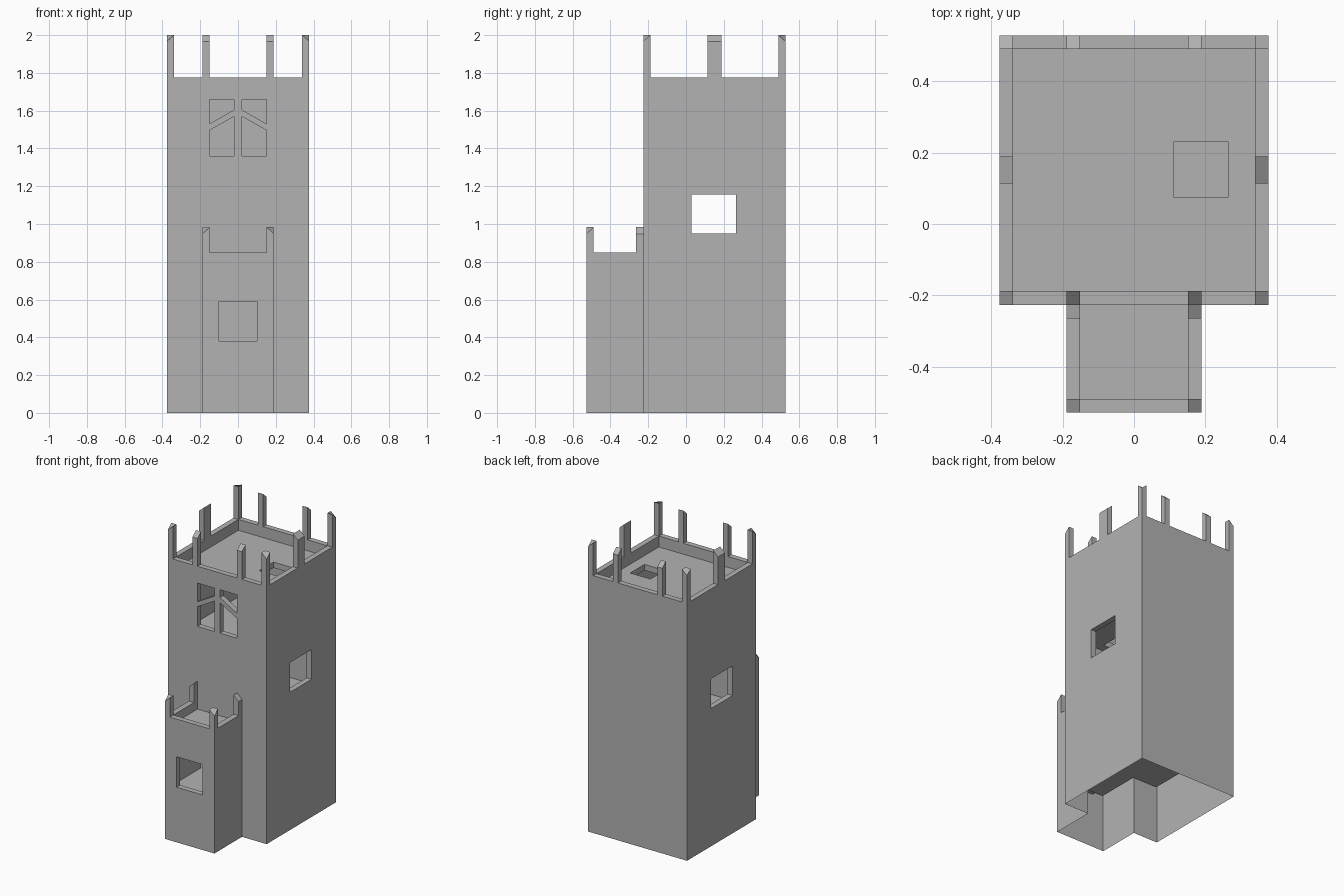
import bpy, bmesh

if "Cube" in bpy.data.objects:
    bpy.data.objects.remove(bpy.data.objects["Cube"])

stone = bpy.data.materials.new("grey_stone")
stone.diffuse_color = (0.45, 0.45, 0.45, 1)
stone.use_nodes = True
stone.node_tree.nodes["Principled BSDF"].inputs["Base Color"].default_value = stone.diffuse_color

W, B, F, BF = 0.377, 0.527, -0.226, -0.527   # half width, back, tower front, block front
BW, T = 0.189, 0.038                         # block half width, wall thickness


def to_object(name, bm):
    bmesh.ops.recalc_face_normals(bm, faces=bm.faces)
    me = bpy.data.meshes.new(name)
    bm.to_mesh(me)
    bm.free()
    me.materials.append(stone)
    ob = bpy.data.objects.new(name, me)
    bpy.context.collection.objects.link(ob)
    return ob


def prism(name, pts, axis, a, b):
    """Extrude a 2D outline: axis 'z' takes (x, y) points, axis 'y' takes (x, z)."""
    bm = bmesh.new()
    put = (lambda p, h: (p[0], p[1], h)) if axis == 'z' else (lambda p, h: (p[0], h, p[1]))
    lo = [bm.verts.new(put(p, a)) for p in pts]
    hi = [bm.verts.new(put(p, b)) for p in pts]
    bm.faces.new(lo)
    bm.faces.new(hi)
    n = len(pts)
    for i in range(n):
        j = (i + 1) % n
        bm.faces.new((lo[i], lo[j], hi[j], hi[i]))
    return to_object(name, bm)


def box(name, x0, x1, y0, y1, z0, z1):
    return prism(name, [(x0, y0), (x1, y0), (x1, y1), (x0, y1)], 'z', z0, z1)


def combine(target, other, op):
    mod = target.modifiers.new("bool", 'BOOLEAN')
    mod.operation, mod.solver, mod.object = op, 'EXACT', other
    other.hide_render = True
    bpy.context.view_layer.objects.active = target
    bpy.ops.object.modifier_apply(modifier=mod.name)
    bpy.data.objects.remove(other)


# Tower with front block
tower = box("tower", -W, W, F, B, 0, 1.775)
combine(tower, box("front_block", -BW, BW, BF, F + 0.02, 0, 0.85), 'UNION')

# Roof terraces and stacked rooms
ix, fy, by = W - T, F + T, B - T
bx = BW - T
cuts = [
    (-ix, ix, fy, by, 1.70, 2.1),             # tower roof
    (-bx, bx, BF + T, F, 0.79, 1.1),          # block roof
    (-ix, ix, fy, by, 1.24, 1.66),            # upper room
    (-ix, ix, fy, by, 0.79, 1.20),            # middle room
    (0.11, 0.265, 0.075, 0.23, 1.6, 1.8),     # roof hatch
    (0.0, 0.14, -0.13, 0.01, 1.1, 1.3),       # upper floor hatch
    (-0.5, 0.5, 0.03, 0.265, 0.95, 1.155),    # side windows
]
for c in cuts:
    combine(tower, box("cutter", *c), 'DIFFERENCE')
# lower room reaches into the block
room = [(-ix, by), (-ix, fy), (-bx, fy), (-bx, BF + T),
        (bx, BF + T), (bx, fy), (ix, fy), (ix, by)]
combine(tower, prism("cutter", room, 'z', 0.37, 0.75), 'DIFFERENCE')
combine(tower, box("cutter", -0.1, 0.1, BF - 0.1, BF + T + 0.03, 0.38, 0.59), 'DIFFERENCE')

# Four-pane upper window with sloping bars
for s in (-1, 1):
    for pane in ([(0.02, 1.605), (0.152, 1.53), (0.152, 1.663), (0.02, 1.663)],
                 [(0.02, 1.36), (0.152, 1.36), (0.152, 1.495), (0.02, 1.57)]):
        pts = [(s * x, min(z, 1.659)) for x, z in pane]
        combine(tower, prism("cutter", pts, 'y', F - 0.1, F + T + 0.03), 'DIFFERENCE')

# Open underside
bm = bmesh.new()
bm.from_mesh(tower.data)
bmesh.ops.delete(bm, geom=[f for f in bm.faces if all(abs(v.co.z) < 1e-4 for v in f.verts)],
                 context='FACES')
bm.to_mesh(tower.data)
bm.free()


# Merlons: tops drop toward the outside
def merlon(name, xs, ys, z0, z1, drop, low):
    x0, x1 = sorted(xs)
    y0, y1 = sorted(ys)
    ob = box(name, x0, x1, y0, y1, z0, z1)
    for v in ob.data.vertices:
        if v.co.z > z1 - 0.001 and low(abs(v.co.x), v.co.y):
            v.co.z -= drop


def near(a, b):
    return abs(a - b) < 1e-4


for s, side in ((-1, "left"), (1, "right")):
    for yo, yi, end in ((F, F + T, "front"), (B, B - T, "back")):
        merlon(f"{side}_{end}_corner_merlon", (s * W, s * (W - T)), (yo, yi), 1.775, 2.0, 0.033,
               lambda x, y: near(x, W) and near(y, yo))
        merlon(f"{side}_{end}_merlon", (s * 0.151, s * 0.189), (yo, yi), 1.775, 2.0, 0.033,
               lambda x, y: near(y, yo))
    merlon(f"{side}_side_merlon", (s * W, s * (W - T)), (0.113, 0.189), 1.775, 2.0, 0.033,
           lambda x, y: near(x, W))
    merlon(f"{side}_block_corner_merlon", (s * BW, s * bx), (BF, BF + T), 0.85, 0.983, 0.035,
           lambda x, y: near(x, BW) and near(y, BF))
    merlon(f"{side}_block_wall_merlon", (s * BW, s * bx), (F - T, F), 0.85, 0.983, 0.035,
           lambda x, y: near(x, BW))
